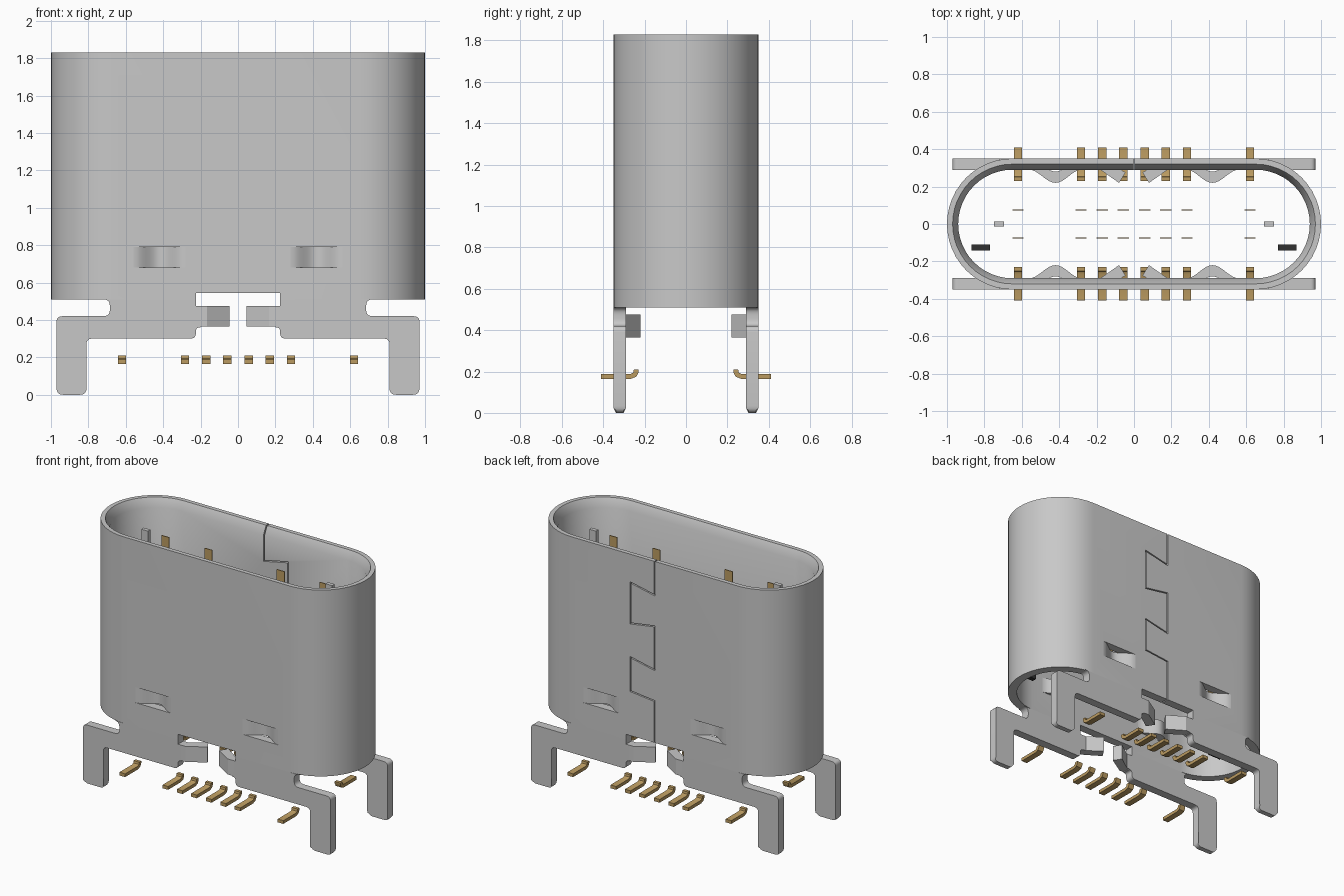
import bpy, bmesh, math
from mathutils import Vector

if "Cube" in bpy.data.objects:
    bpy.data.objects.remove(bpy.data.objects["Cube"])


def material(name, rgb):
    m = bpy.data.materials.new(name)
    m.diffuse_color = (*rgb, 1)
    m.use_nodes = True
    m.node_tree.nodes["Principled BSDF"].inputs["Base Color"].default_value = m.diffuse_color
    return m


STEEL = material("steel grey", (0.58, 0.58, 0.58))
GOLD = material("gold contact", (0.50, 0.33, 0.12))
DARK = material("dark grey", (0.03, 0.03, 0.03))


def finish(bm, name, mat, smooth=True):
    bmesh.ops.recalc_face_normals(bm, faces=bm.faces)
    me = bpy.data.meshes.new(name)
    bm.to_mesh(me)
    bm.free()
    me.materials.append(mat)
    ob = bpy.data.objects.new(name, me)
    bpy.context.collection.objects.link(ob)
    if smooth:
        shade(ob)
    return ob


def shade(ob):
    bpy.ops.object.select_all(action='DESELECT')
    bpy.context.view_layer.objects.active = ob
    ob.select_set(True)
    bpy.ops.object.shade_smooth_by_angle(angle=math.radians(30))


def prism(bm, pts, lo, hi, axis):
    """Extrude a 2D outline (the two other axes, in order) along an axis."""
    def at(p, h):
        c = list(p)
        c.insert(axis, h)
        return bm.verts.new(c)
    a = [at(p, lo) for p in pts]
    b = [at(p, hi) for p in pts]
    bm.faces.new(a)
    bm.faces.new(b[::-1])
    for i in range(len(a)):
        j = (i + 1) % len(a)
        bm.faces.new((a[i], b[i], b[j], a[j]))


def box(bm, x0, x1, y0, y1, z0, z1):
    prism(bm, [(x0, y0), (x1, y0), (x1, y1), (x0, y1)], z0, z1, 2)


def rounded(pts):
    """Round each corner (x, z, radius) of an outline."""
    out = []
    for i, (x, z, r) in enumerate(pts):
        p = Vector((x, z))
        if r == 0:
            out.append(p)
            continue
        a = p + (Vector(pts[i - 1][:2]) - p).normalized() * r
        b = p + (Vector(pts[(i + 1) % len(pts)][:2]) - p).normalized() * r
        for k in range(6):
            t = k / 5
            out.append(a * (1 - t) ** 2 + p * 2 * t * (1 - t) + b * t * t)
    return out


def ribbon(path, w):
    """Closed outline of a thin mitred line along a path."""
    P = [Vector(p) for p in path]
    left, right = [], []
    for i, p in enumerate(P):
        d1 = (p - P[i - 1]).normalized() if i else (P[1] - p).normalized()
        d2 = (P[i + 1] - p).normalized() if i < len(P) - 1 else d1
        n1, n2 = Vector((-d1.y, d1.x)), Vector((-d2.y, d2.x))
        m = (n1 + n2) / (1 + n1.dot(n2)) * w / 2
        left.append(p + m)
        right.append(p - m)
    return left + right[::-1]


def cut(ob, bm):
    cutter = finish(bm, "cutter", STEEL, False)
    cutter.hide_render = True
    mod = ob.modifiers.new("cut", 'BOOLEAN')
    mod.operation, mod.solver, mod.object = 'DIFFERENCE', 'EXACT', cutter
    bpy.context.view_layer.objects.active = ob
    bpy.ops.object.modifier_apply(modifier=mod.name)
    bpy.data.objects.remove(cutter)


# Shell: a hollow rounded tube with a chamfered inner rim
bm = bmesh.new()
rings = []
for off, z in [(0, .51), (0, 1.83), (.03, 1.83), (.06, 1.77), (.06, .51)]:
    ring = []
    for side in (0, 1):
        for k in range(25):
            a = -math.pi / 2 + math.pi * (k / 24 + side)
            cx = -.65 if side else .65
            ring.append(bm.verts.new((cx + (.35 - off) * math.cos(a), (.35 - off) * math.sin(a), z)))
    rings.append(ring)
for i, r in enumerate(rings):
    s = rings[(i + 1) % len(rings)]
    for j in range(len(r)):
        k = (j + 1) % len(r)
        bm.faces.new((r[j], r[k], s[k], s[j]))
shell = finish(bm, "shell", STEEL, False)

# Openings for the springs and the central slots
bm = bmesh.new()
for sy in (-1, 1):
    y0, y1 = sorted((sy * .25, sy * .4))
    box(bm, -.225, .225, y0, y1, .45, .545)
    for sx in (-1, 1):
        x0, x1 = sorted((sx * .28, sx * .56))
        box(bm, x0, x1, y0, y1, .68, .79)
cut(shell, bm)

# Dovetail seam down the back
bm = bmesh.new()
seam = [(0, 1.9), (0, 1.59), (.19, 1.63), (.19, 1.34), (0, 1.37), (0, 1.06),
        (.19, 1.10), (.19, .86), (0, .84), (0, .5)]
prism(bm, ribbon(seam, .008), .25, .4, 1)
cut(shell, bm)
shade(shell)

# Foot plates with legs, bent tabs and springs, in four mirrored quarters
plate = [(.225, .51, 0), (.225, .475, 0), (.20, .475, 0), (.20, .36, 0), (.225, .36, .02),
         (.225, .30, .03), (.81, .30, .03), (.81, 0, .035), (.97, 0, .035), (.97, .42, .03),
         (.685, .42, .035), (.685, .51, .035), (.72, .51, 0)]
tab = [(.21, .35), (.165, .35), (.045, .275), (.08, .22), (.18, .29), (.21, .29)]
arch = [(.28 + .28 * k / 16, .07 * (.5 - .5 * math.cos(2 * math.pi * k / 16))) for k in range(17)]
spring = [(x, .35 - d) for x, d in arch] + [(x, .29 - d) for x, d in arch[::-1]]
for sx, xn in ((-1, "left"), (1, "right")):
    for sy, yn in ((-1, "front"), (1, "back")):
        bm = bmesh.new()
        prism(bm, [(sx * p.x, p.y) for p in rounded(plate)], sy * .29, sy * .35, 1)
        for v in bm.verts:
            if v.co.z < .02:  # thinner leg tips
                v.co.y = sy * (.32 + (abs(v.co.y) - .32) * .6)
        finish(bm, f"{yn}_{xn}_foot_plate", STEEL)
        bm = bmesh.new()
        prism(bm, [(sx * x, sy * y) for x, y in tab], .365, .475, 2)
        finish(bm, f"{yn}_{xn}_tab", STEEL)
        bm = bmesh.new()
        prism(bm, [(sx * x, sy * y) for x, y in spring], .68, .79, 2)
        finish(bm, f"{yn}_{xn}_spring", STEEL)

# Solder tails and inner contact strips
tail = [(.41, .165), (.265, .165), (.24, .175), (.229, .195), (.229, .21),
        (.252, .21), (.255, .195), (.268, .188), (.41, .188)]
for sy, yn in ((-1, "front"), (1, "back")):
    tails, strips = bmesh.new(), bmesh.new()
    for x in (-.62, -.283, -.17, -.058, .058, .17, .283, .62):
        prism(tails, [(sy * y, z) for y, z in tail], x - .022, x + .022, 0)
        top = 1.68 if abs(x) > .2 else 1.55
        box(strips, x - .03, x + .03, sy * .075 - .003, sy * .075 + .003, .85, top)
    finish(tails, f"{yn}_solder_tails", GOLD)
    finish(strips, f"{yn}_contact_strips", GOLD)

# Latch plates and small dark pegs inside the shell
for sx, xn in ((-1, "left"), (1, "right")):
    bm = bmesh.new()
    box(bm, sx * .722 - .026, sx * .722 + .026, -.014, .014, 1.35, 1.73)
    finish(bm, f"{xn}_latch_plate", STEEL)
    bm = bmesh.new()
    box(bm, sx * .82 - .05, sx * .82 + .05, -.142, -.11, .62, .66)
    finish(bm, f"{xn}_peg", DARK)
